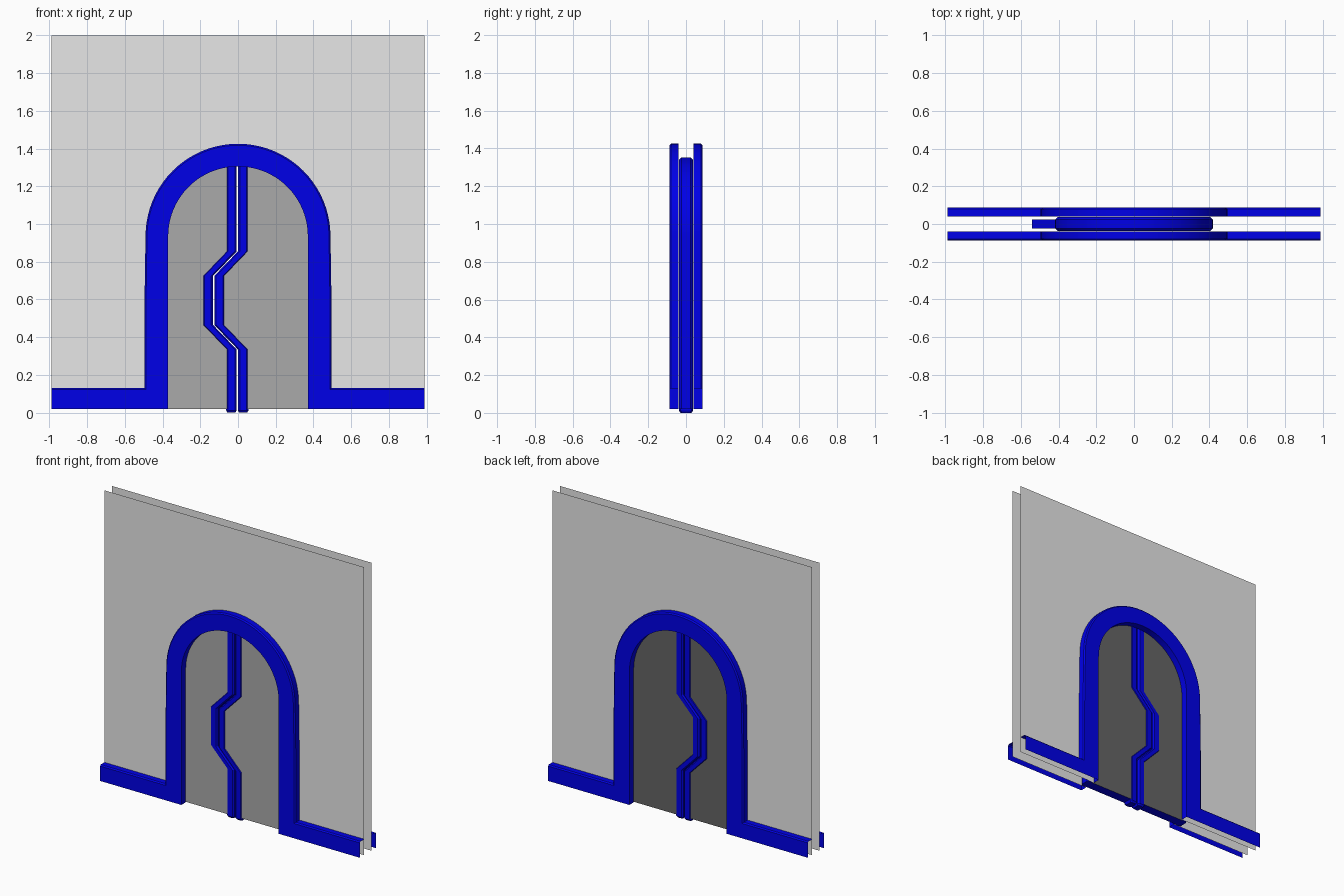
import bpy, bmesh, math

if "Cube" in bpy.data.objects:
    bpy.data.objects.remove(bpy.data.objects["Cube"])


def material(name, rgb):
    m = bpy.data.materials.new(name)
    m.diffuse_color = (*rgb, 1)
    m.use_nodes = True
    m.node_tree.nodes["Principled BSDF"].inputs["Base Color"].default_value = m.diffuse_color
    return m


BLUE = material("blue_trim", (0.0, 0.0, 0.8))
WALL = material("light_grey_wall", (0.8, 0.8, 0.8))
DOOR = material("mid_grey_door_front", (0.40, 0.40, 0.40))
DOOR_BACK = material("dark_grey_door_back", (0.13, 0.13, 0.13))

ARC_Z, SEGS = 0.935, 40          # spring line of the arch, arc divisions
BASE, HALF_W = 0.02, 0.988       # bottom edge and half width of the walls
SHEET_Y, FACE_Y = 0.04, 0.087    # wall plane and outer face of the trim
PANEL_Y = 0.033                  # front and back faces of the door leaves
OPEN_R, TRIM_R, RIM_R = 0.37, 0.49, 0.395
JOG = [(0.0, 0), (0.335, 0), (0.465, 1), (0.725, 1), (0.855, 0)]


def make(name, verts, faces, mat, smooth=False, recalc=False, flip=False):
    bm = bmesh.new()
    vs = [bm.verts.new(v) for v in verts]
    for f in faces:
        bm.faces.new([vs[i] for i in f])
    if recalc:
        bmesh.ops.recalc_face_normals(bm, faces=bm.faces)
    me = bpy.data.meshes.new(name)
    bm.to_mesh(me)
    bm.free()
    me.materials.append(mat)
    ob = bpy.data.objects.new(name, me)
    bpy.context.collection.objects.link(ob)
    if flip:                     # same part on the back: half turn, baked
        for v in me.vertices:
            v.co.x, v.co.y = -v.co.x, -v.co.y
    if smooth:
        bpy.ops.object.select_all(action='DESELECT')
        ob.select_set(True)
        bpy.context.view_layer.objects.active = ob
        bpy.ops.object.shade_smooth_by_angle(angle=math.radians(30))
    return ob


def arc(r, a0=180, a1=0, n=SEGS):
    angles = [math.radians(a0 + (a1 - a0) * i / n) for i in range(n + 1)]
    return [(r * math.cos(a), ARC_Z + r * math.sin(a)) for a in angles]


def loft(name, sections, mat):
    """Closed tube with end caps through equal-sized sections."""
    n = len(sections[0])
    verts = [p for s in sections for p in s]
    faces = [(i * n + k, i * n + (k + 1) % n, (i + 1) * n + (k + 1) % n, (i + 1) * n + k)
             for i in range(len(sections) - 1) for k in range(n)]
    faces += [tuple(range(n)), tuple(range(len(verts) - n, len(verts)))]
    return make(name, verts, faces, mat, smooth=True, recalc=True)


def bar_profile(w, d, c):
    """Chamfered rectangle as (across, depth) pairs."""
    return [(-w, -d + c), (-w + c, -d), (w - c, -d), (w, -d + c),
            (w, d - c), (w - c, d), (-w + c, d), (-w, d - c)]


def wall(name, flip):
    """Thin sheet with an arched opening, made of strips around the arch."""
    inner = [(-OPEN_R, BASE)] + arc(OPEN_R) + [(OPEN_R, BASE)]
    outer = [(-HALF_W, BASE)]
    for x, z in inner[1:-1]:     # project the arc radially to the border
        dx, dz = x, max(z - ARC_Z, 0)
        s = min(HALF_W / max(abs(dx), 1e-6), (2 - ARC_Z) / max(dz, 1e-6))
        outer.append((dx * s, ARC_Z + dz * s))
    outer.append((HALF_W, BASE))
    n = len(inner)
    verts = [(x, -SHEET_Y, z) for x, z in inner + outer]
    faces = []
    for i in range(n - 1):
        (xa, za), (xb, zb) = outer[i], outer[i + 1]
        f = [n + i, i, i + 1, n + i + 1]
        side_a, side_b = abs(xa) > HALF_W - 1e-4, abs(xb) > HALF_W - 1e-4
        if side_a != side_b:     # strip that turns a top corner
            verts.append((math.copysign(HALF_W, xa + xb), -SHEET_Y, 2))
            f.append(len(verts) - 1)
        faces.append(f)
    make(name, verts, faces, WALL, flip=flip)


def trim(name, flip):
    """Open-backed moulding: skirting, arch, skirting in one sweep."""
    b = 0.008
    left = [((-HALF_W, 0.13), (-HALF_W, 0.13 - b), (-HALF_W, BASE)),
            ((-0.496, 0.13), (-0.496 + b, 0.13 - b), (-OPEN_R, BASE)),
            ((-0.496, 0.55), (-0.496 + b, 0.55), (-OPEN_R, 0.55))]
    right = [tuple((-x, z) for x, z in s) for s in reversed(left)]
    rows = left + list(zip(arc(TRIM_R), arc(TRIM_R - b), arc(OPEN_R))) + right
    verts = []
    for o, oi, i in rows:
        for (x, z), y in ((o, SHEET_Y), (o, FACE_Y - b), (oi, FACE_Y),
                          (i, FACE_Y), (i, SHEET_Y)):
            verts.append((x, -y, z))
    faces = []
    for r in range(len(rows) - 1):
        skirting = r in (0, len(rows) - 2)
        for k in range(3 if skirting else 4):   # skirting is open below
            a, c = r * 5 + k, (r + 1) * 5 + k
            faces.append((a, a + 1, c + 1, c))
    make(name, verts, faces, BLUE, smooth=True, flip=flip)


# Walls and mouldings, front and back
for side, flip in (("front", False), ("back", True)):
    wall(side + "_wall", flip)
    trim(side + "_arch_trim", flip)

# Rim of the door hidden between the walls
rim = []
for x, z in [(-RIM_R, BASE)] + arc(RIM_R) + [(RIM_R, BASE)]:
    dx, dz = x / RIM_R, max(z - ARC_Z, 0) / RIM_R
    rim.append([(x + dx * u, y, z + dz * u) for u, y in bar_profile(0.023, 0.038, 0.014)])
loft("door_rim", rim, BLUE)

# Tab of the rim reaching into the left wall cavity
tab = [(-0.40, 0.335), (-0.54, 0.465), (-0.54, 0.725), (-0.40, 0.855)]
loft("rim_tab", [[(x, y, z) for x, z in tab] for y in (-0.023, 0.023)], BLUE)

# Two jogged seam bars and the two door leaves
for name, cx, sx in (("left", -0.035, -1), ("right", 0.0275, 1)):
    path = [(cx - 0.125 * j, z) for z, j in JOG] + [(cx, 1.33)]
    prof = bar_profile(0.028, 0.038, 0.010)
    bar = [[(path[0][0] + u * 0.75, y * 0.75, 0) for u, y in prof]]
    bar += [[(x + u, y, max(z, 0.012)) for u, y in prof] for x, z in path]
    loft(name + "_seam_bar", bar, BLUE)

    # Leaf faces as level strips between the rim and the seam
    seam = [(path[0][0], BASE)] + path[1:-1]
    rows = [(sx * RIM_R, x, z) for x, z in seam]
    for k in range(17):
        a = math.radians(86 * k / 16)
        rows.append((sx * RIM_R * math.cos(a), cx, ARC_Z + RIM_R * math.sin(a)))
    rows[-1] = (cx + sx * 0.001, cx, ARC_Z + RIM_R)
    faces = [(2 * i, 2 * i + 1, 2 * i + 3, 2 * i + 2) for i in range(len(rows) - 1)]
    for side, y, mat in (("front", -PANEL_Y, DOOR), ("back", PANEL_Y, DOOR_BACK)):
        verts = [(x, y, z) for a, c, z in rows for x in sorted((a, c))]
        order = faces if y < 0 else [f[::-1] for f in faces]
        make(f"{name}_leaf_{side}", verts, order, mat)

    # Blue underside closing the leaf
    ends = sorted((sx * RIM_R, cx))
    make(name + "_leaf_bottom",
         [(ends[0], -PANEL_Y, BASE), (ends[0], PANEL_Y, BASE),
          (ends[1], PANEL_Y, BASE), (ends[1], -PANEL_Y, BASE)], [(0, 1, 2, 3)], BLUE)
